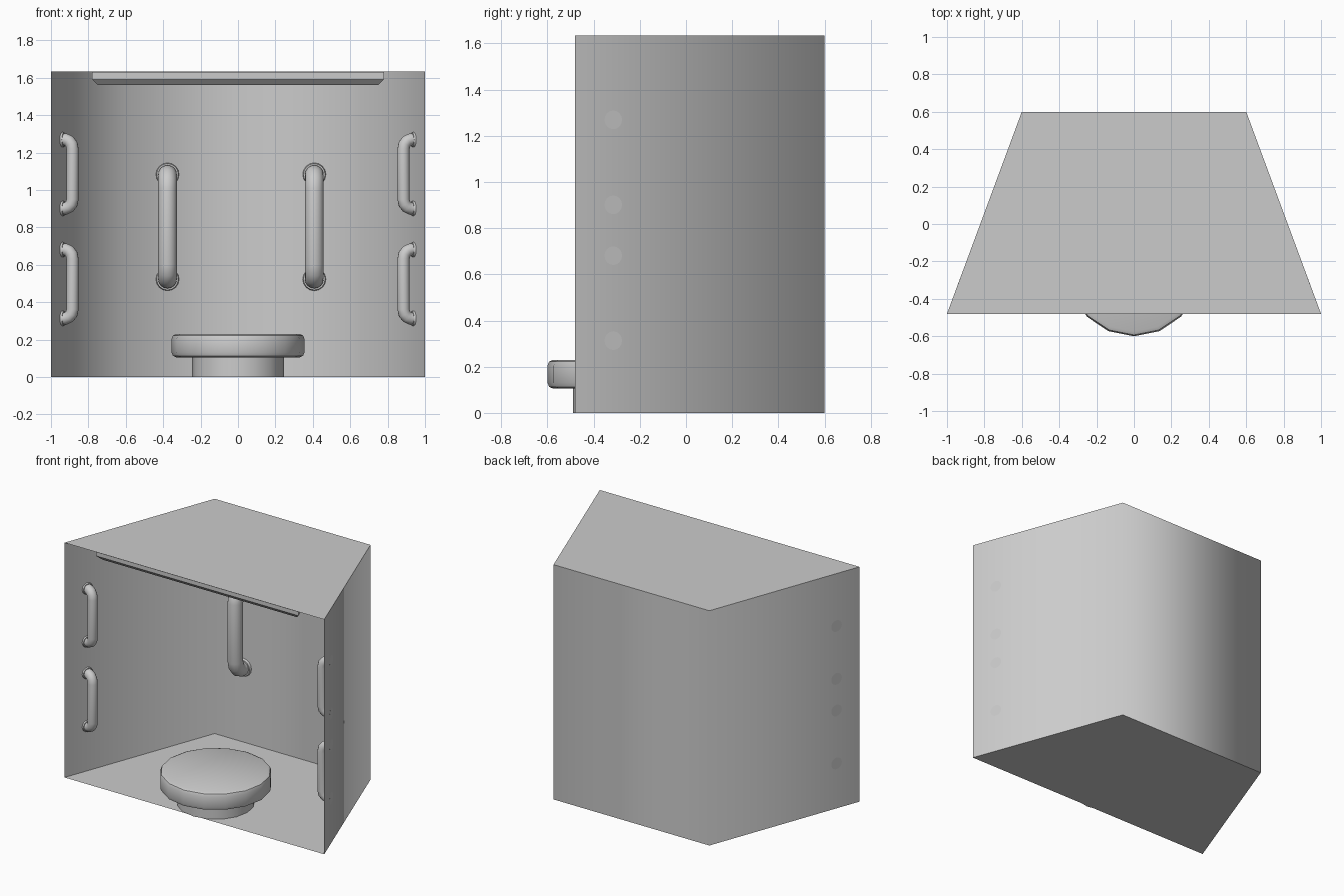
import bpy, bmesh, math
from mathutils import Vector, Matrix

if "Cube" in bpy.data.objects:
    bpy.data.objects.remove(bpy.data.objects["Cube"])

H = 1.634
PLAN = [(-1, -0.48), (1, -0.48), (0.6, 0.6), (-0.6, 0.6)]


def finish(name, bm, angle=40):
    bm.normal_update()
    me = bpy.data.meshes.new(name)
    bm.to_mesh(me)
    bm.free()
    ob = bpy.data.objects.new(name, me)
    bpy.context.collection.objects.link(ob)
    bpy.ops.object.select_all(action='DESELECT')
    ob.select_set(True)
    bpy.context.view_layer.objects.active = ob
    bpy.ops.object.shade_smooth_by_angle(angle=math.radians(angle))
    return ob


# Thin booth shell: floor, ceiling, back and side walls, open front
bm = bmesh.new()
lo = [bm.verts.new((x, y, 0)) for x, y in PLAN]
hi = [bm.verts.new((x, y, H)) for x, y in PLAN]
bm.faces.new(lo[::-1])
bm.faces.new(hi)
for i, j in ((1, 2), (2, 3), (3, 0)):
    bm.faces.new((lo[i], lo[j], hi[j], hi[i]))
finish("booth_shell", bm, 80)

# Ceiling panel: shrunken plan with a chamfered lower edge
bm = bmesh.new()
rings = []
for inset, z in ((0, H - 0.004), (0, 1.59), (0.03, 1.56)):
    corners = [(-0.78 + inset, -0.45 + inset), (0.78 - inset, -0.45 + inset),
               (0.47 - inset, 0.39 - inset), (-0.47 + inset, 0.39 - inset)]
    rings.append([bm.verts.new((x, y, z)) for x, y in corners])
for a, b in zip(rings, rings[1:]):
    for i in range(4):
        j = (i + 1) % 4
        bm.faces.new((a[i], b[i], b[j], a[j]))
bm.faces.new(rings[-1][::-1])
finish("ceiling_panel", bm, 20)


# Round stool at the front: sixteen-sided profiles spun about the stool axis
def lathe(name, profile, centre, n=16):
    bm = bmesh.new()
    rings = [[bm.verts.new((centre[0] + r * math.cos(2 * math.pi * k / n),
                            centre[1] + r * math.sin(2 * math.pi * k / n), z))
              for k in range(n)] for r, z in profile]
    for a, b in zip(rings, rings[1:]):
        for i in range(n):
            j = (i + 1) % n
            bm.faces.new((a[i], a[j], b[j], b[i]))
    bm.faces.new(rings[0][::-1])
    bm.faces.new(rings[-1])
    return finish(name, bm, 40)


STOOL = (0, -0.245)
lathe("stool_pedestal", [(0.245, 0), (0.245, 0.11)], STOOL)
lathe("stool_seat", [(0.33, 0.105), (0.348, 0.113), (0.355, 0.131),
                     (0.355, 0.204), (0.348, 0.222), (0.33, 0.23)], STOOL)


# Grab bar: bent tube with a round flange at each end, standing off a wall
def grab_bar(name, base, out, half, scale):
    out = Vector(out).normalized()
    up = Vector((0, 0, 1))
    side = up.cross(out)
    bend = [(0.0, 0.0), (0.03, 0.0), (0.058, 0.012), (0.08, 0.038), (0.088, 0.075)]
    path = [(o * scale, half - d * scale) for o, d in bend]
    path += [(o, -z) for o, z in reversed(path)]
    bm = bmesh.new()
    n, rings = 16, []
    for k, (o, z) in enumerate(path):
        a = Vector(path[max(k - 1, 0)])
        b = Vector(path[min(k + 1, len(path) - 1)])
        t = (b - a).normalized()
        nrm = out * -t.y + up * t.x
        c = Vector(base) + out * o + up * z
        rings.append([bm.verts.new(c + 0.05 * scale * (
            side * math.cos(2 * math.pi * i / n) + nrm * math.sin(2 * math.pi * i / n)))
            for i in range(n)])
    for a, b in zip(rings, rings[1:]):
        for i in range(n):
            j = (i + 1) % n
            bm.faces.new((a[i], a[j], b[j], b[i]))
    rot = out.to_track_quat('Z', 'Y').to_matrix().to_4x4()
    for s in (1, -1):
        c = Vector(base) + up * half * s + out * 0.008 * scale
        bmesh.ops.create_cone(bm, cap_ends=True, segments=16, radius1=0.062 * scale,
                              radius2=0.058 * scale, depth=0.016 * scale,
                              matrix=Matrix.Translation(c) @ rot)
    bmesh.ops.recalc_face_normals(bm, faces=bm.faces)
    finish(name, bm, 45)


# Two large bars on the back wall
for label, x in (("left", -0.377), ("right", 0.408)):
    grab_bar("back_bar_" + label, (x, 0.598, 0.803), (0, -1, 0), 0.28, 1.0)

# Two small bars on each side wall
for label, s in (("left", -1), ("right", 1)):
    for level, z in (("lower", 0.497), ("upper", 1.085)):
        grab_bar(f"side_bar_{label}_{level}", (s * 0.939, -0.315, z),
                 (-s * 1.08, -0.4, 0), 0.184, 0.655)
